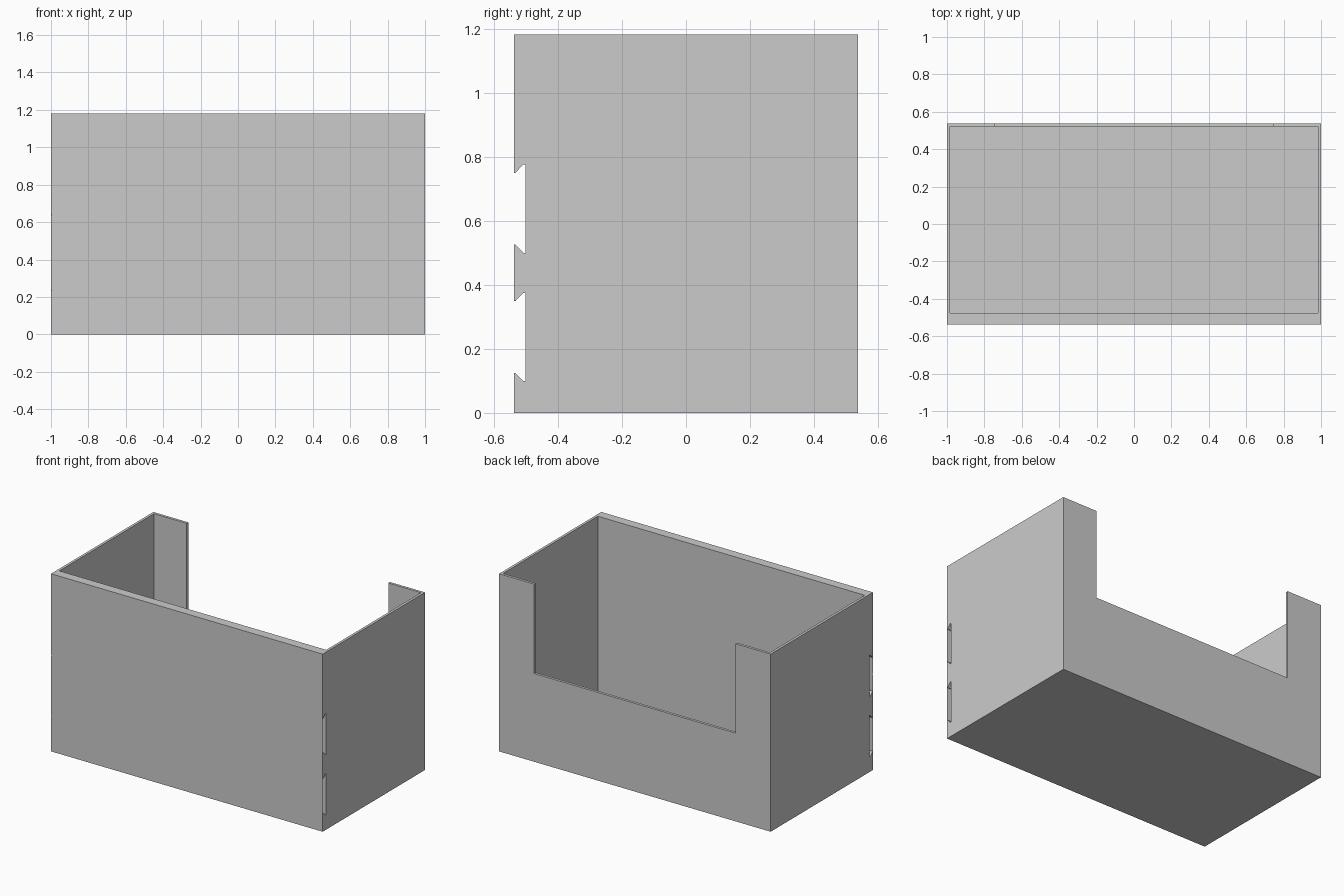
import bpy, bmesh

if "Cube" in bpy.data.objects:
    bpy.data.objects.remove(bpy.data.objects["Cube"])

W, D, H = 1.0, 0.538, 1.182          # half width, half depth, height
WALL = 0.0175

grey = bpy.data.materials.new("plain grey")
grey.diffuse_color = (0.6, 0.6, 0.6, 1)
grey.use_nodes = True
grey.node_tree.nodes["Principled BSDF"].inputs["Base Color"].default_value = grey.diffuse_color


def prism(name, profile, axis, lo, hi):
    """Extrude a closed 2D profile along x (profile is y,z) or y (profile is x,z)."""
    bm = bmesh.new()
    ends = []
    for t in (lo, hi):
        ends.append([bm.verts.new((t, a, b) if axis == 'x' else (a, t, b)) for a, b in profile])
    n = len(profile)
    bm.faces.new(ends[0])
    bm.faces.new(ends[1])
    for i in range(n):
        j = (i + 1) % n
        bm.faces.new((ends[0][i], ends[0][j], ends[1][j], ends[1][i]))
    bmesh.ops.recalc_face_normals(bm, faces=bm.faces)
    me = bpy.data.meshes.new(name)
    bm.to_mesh(me)
    bm.free()
    ob = bpy.data.objects.new(name, me)
    bpy.context.collection.objects.link(ob)
    me.materials.append(grey)
    return ob


def rect(a0, a1, b0, b1):
    return [(a0, b0), (a1, b0), (a1, b1), (a0, b1)]


# Outer shell of the bin
bin_body = prism("bin_body", rect(-W, W, 0, H), 'y', -D, D)

# Hollow interior, thicker at the front wall
cutters = [prism("interior_cutter", rect(-W + WALL, W - WALL, WALL, H + 0.2), 'y', -0.476, D - WALL)]

# Wide opening in the back wall
cutters.append(prism("opening_cutter", rect(-0.742, 0.742, 0.587, H + 0.3), 'y', 0.4, 0.7))

# Two dovetail channels running sideways behind the front skin
SKIN = -D + 0.0008
for k, zc in enumerate((0.237, 0.638)):
    half = [(SKIN, 0.112), (-0.533, 0.112), (-0.508, 0.138), (-0.502, 0.138)]
    prof = [(y, zc - h) for y, h in half] + [(y, zc + h) for y, h in reversed(half)]
    cutters.append(prism(f"channel_cutter_{k}", prof, 'x', -1.2, 1.2))
    # Tiny nick in the skin at the left end
    nick = [(-1.01, zc - 0.008), (-0.994, zc), (-1.01, zc + 0.008)]
    cutters.append(prism(f"nick_cutter_{k}", nick, 'y', -0.6, -0.52))

for c in cutters:
    c.hide_render = True
    c.hide_set(True)
    m = bin_body.modifiers.new(c.name, 'BOOLEAN')
    m.operation = 'DIFFERENCE'
    m.solver = 'EXACT'
    m.object = c
